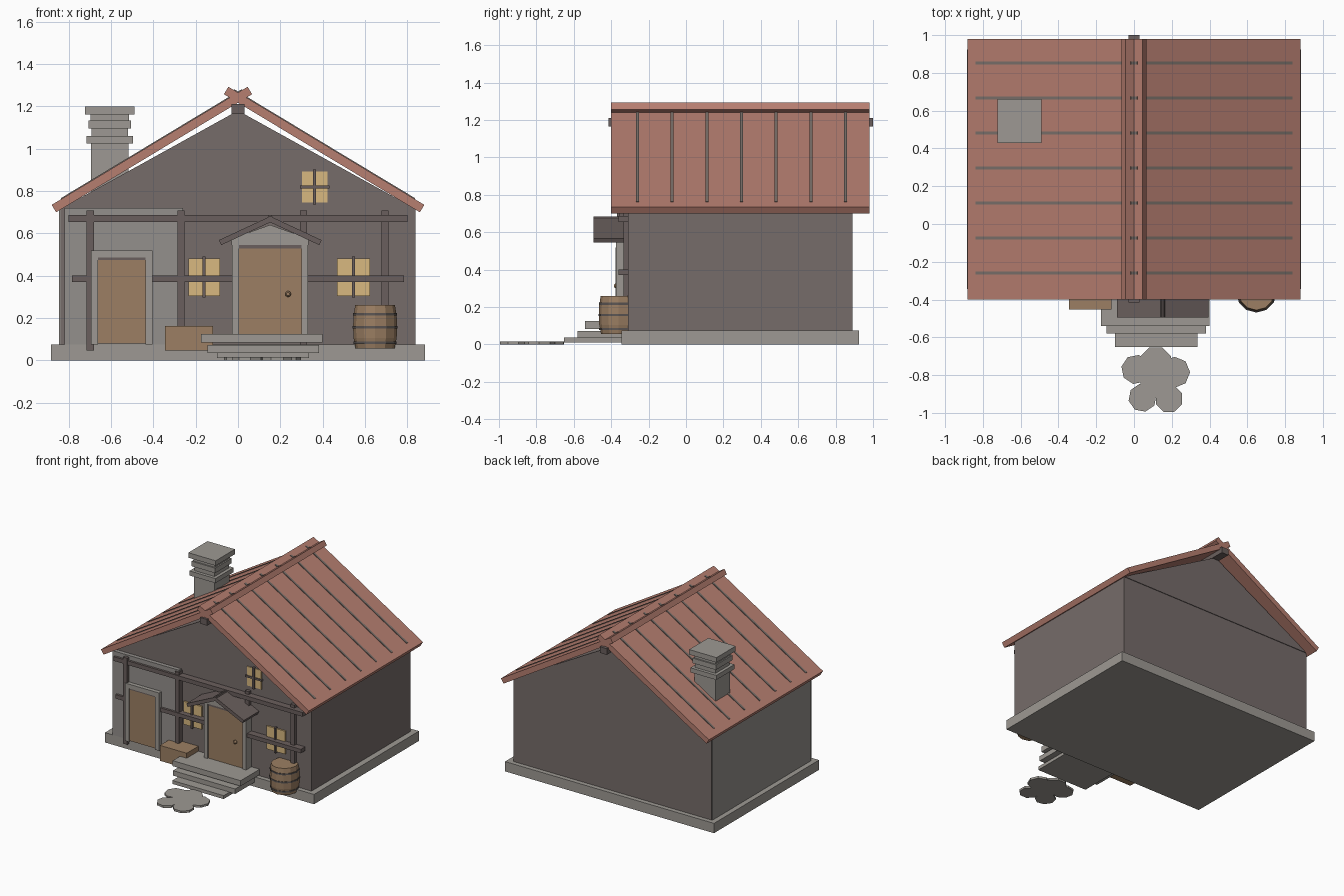
import bpy, bmesh, math
from mathutils import Matrix

if "Cube" in bpy.data.objects:
    bpy.data.objects.remove(bpy.data.objects["Cube"])


def material(name, r, g, b):
    """Flat colour given as sRGB bytes, stored linear."""
    lin = [((c / 255 + 0.055) / 1.055) ** 2.4 for c in (r, g, b)] + [1]
    m = bpy.data.materials.new(name)
    m.use_nodes = True
    m.diffuse_color = lin
    m.node_tree.nodes["Principled BSDF"].inputs["Base Color"].default_value = lin
    return m


WALL = material("brown_grey_wall", 118, 108, 106)
PLASTER = material("grey_plaster", 148, 144, 140)
STONE = material("stone", 157, 153, 147)
TIMBER = material("dark_timber", 106, 95, 93)
ROOF = material("red_roof", 182, 126, 112)
BATTEN = material("batten_grey", 122, 112, 106)
WOOD = material("brown_wood", 156, 127, 99)
GLASS = material("warm_window", 216, 184, 128)
IRON = material("dark_iron", 92, 86, 84)


def finish(name, bm, mat):
    bmesh.ops.recalc_face_normals(bm, faces=bm.faces)
    mesh = bpy.data.meshes.new(name)
    bm.to_mesh(mesh)
    bm.free()
    mesh.materials.append(mat)
    ob = bpy.data.objects.new(name, mesh)
    bpy.context.collection.objects.link(ob)
    return ob


def box(name, mat, x, y, z, tilt=0):
    """Box from three (low, high) ranges, tilted about y at its centre."""
    bm = bmesh.new()
    bmesh.ops.create_cube(bm, size=1)
    mid = [(a + b) / 2 for a, b in (x, y, z)]
    size = [b - a for a, b in (x, y, z)]
    bmesh.ops.transform(bm, verts=bm.verts, matrix=Matrix.Translation(mid)
                        @ Matrix.Rotation(tilt, 4, 'Y') @ Matrix.Diagonal(size + [1]))
    return finish(name, bm, mat)


def prism(name, mat, points, y):
    """Front outline in x, z pulled along y."""
    bm = bmesh.new()
    face = bm.faces.new([bm.verts.new((px, y[0], pz)) for px, pz in points])
    out = bmesh.ops.extrude_face_region(bm, geom=[face])
    bmesh.ops.translate(bm, vec=(0, y[1] - y[0], 0),
                        verts=[v for v in out["geom"] if isinstance(v, bmesh.types.BMVert)])
    return finish(name, bm, mat)


def lathe(name, mat, profile, centre, sides, turn=0):
    """Stack rings of (radius, z) into a closed turned solid."""
    bm = bmesh.new()
    rings = []
    for r, z in profile:
        angles = [turn + math.tau * i / sides for i in range(sides)]
        rings.append([bm.verts.new((centre[0] + r * math.cos(a), centre[1] + r * math.sin(a), z))
                      for a in angles])
    for low, high in zip(rings, rings[1:]):
        for i in range(sides):
            j = (i + 1) % sides
            bm.faces.new((low[i], low[j], high[j], high[i]))
    bm.faces.new(rings[0])
    bm.faces.new(rings[-1])
    return finish(name, bm, mat)


def slope(name, mat, start, end, y, thick, lift=0):
    """Slab whose centre line runs from start to end in x, z."""
    dx, dz = end[0] - start[0], end[1] - start[1]
    length = math.hypot(dx, dz)
    cx = (start[0] + end[0]) / 2 - lift * dz / length
    cz = (start[1] + end[1]) / 2 + lift * dx / length
    return box(name, mat, (cx - length / 2, cx + length / 2), y,
               (cz - thick / 2, cz + thick / 2), -math.atan2(dz, dx))


# Foundation, walls and gable
box("foundation", STONE, (-.885, .885), (-.345, .925), (0, .075))
box("walls", WALL, (-.84, .84), (-.31, .89), (.07, .715))
prism("gable", WALL, [(-.84, .715), (.84, .715), (0, 1.18)], (-.315, .895))
box("plaster_front", PLASTER, (-.82, -.26), (-.345, -.3), (.07, .72))
box("plaster_side", PLASTER, (-.846, -.8), (-.305, .885), (.07, .715))

# Roof slabs crossing at the ridge, with battens
for side, s in (("right", -1), ("left", 1)):
    low, high = (-.87, .717), (.056, 1.275)
    ends = [(-p[0] * s, p[1]) for p in (low, high)]
    if s == 1:
        ends.reverse()
    slope(f"roof_{side}", ROOF, *ends, (-.4, .98), .041)
    bat = [(-x * s, .717 + (x + .87) * .6026) for x in (-.825, .03)]
    if s == 1:
        bat.reverse()
    for i in range(7):
        y = -.26 + i * .1855
        slope(f"batten_{side}_{i + 1}", BATTEN, *bat, (y - .008, y + .008), .012, .019)
box("ridge_beam", TIMBER, (-.03, .03), (-.415, 1), (1.165, 1.212))

# Chimney in stepped courses
for i, (half, low, high) in enumerate([(.088, .78, 1.025), (.11, 1.025, 1.06), (.086, 1.06, 1.095),
                                       (.1, 1.095, 1.133), (.09, 1.133, 1.162), (.116, 1.162, 1.2)]):
    box(f"chimney_course_{i + 1}", STONE, (-.606 - half, -.606 + half),
        (.546 - half, .546 + half), (low, high))

# Timber frame on the front
box("top_beam", TIMBER, (-.8, .8), (-.362, -.31), (.654, .686))
box("middle_beam", TIMBER, (-.785, .785), (-.362, -.31), (.37, .4))
for i, (x, front) in enumerate([(-.698, -.368), (-.27, -.355), (.31, -.335), (.695, -.335)]):
    box(f"frame_post_{i + 1}", TIMBER, (x - .017, x + .017), (front, -.3), (.045, .708))

# Windows with crossed bars
for name, x, z, w, h in [("window_right", -.16, .392, .075, .088),
                         ("window_left", .545, .392, .078, .088),
                         ("attic_window", .362, .818, .06, .073)]:
    box(name + "_pane", GLASS, (x - w, x + w), (-.322, -.3), (z - h, z + h))
    box(name + "_upright", TIMBER, (x - .007, x + .007), (-.335, -.3), (z - h - .008, z + h + .01))
    box(name + "_bar", TIMBER, (x - w - .01, x + w + .01), (-.33, -.3), (z - .007, z + .007))

# Side door in a stone surround
box("side_door", WOOD, (-.665, -.43), (-.366, -.3), (.08, .475))
box("side_jamb_right", STONE, (-.695, -.662), (-.376, -.3), (.075, .515))
box("side_jamb_left", STONE, (-.438, -.405), (-.376, -.3), (.075, .515))
box("side_lintel", STONE, (-.695, -.405), (-.376, -.3), (.485, .518))
box("side_lintel_strip", TIMBER, (-.665, -.43), (-.37, -.3), (.474, .486))

# Main door, surround and canopy
box("main_door", WOOD, (0, .3), (-.364, -.3), (.12, .53))
box("main_door_strip", TIMBER, (0, .3), (-.367, -.3), (.528, .546))
for name, x in (("right", -.012), ("left", .315)):
    box(f"main_jamb_{name}", STONE, (x - .016, x + .016), (-.374, -.3), (.12, .56))
prism("main_lintel", STONE, [(-.03, .545), (.333, .545), (.333, .575), (.152, .64), (-.03, .575)],
      (-.374, -.3))
slope("canopy_right", TIMBER, (-.085, .556), (.165, .672), (-.495, -.31), .026)
slope("canopy_left", TIMBER, (.14, .672), (.39, .556), (-.495, -.31), .026)
knob = lathe("door_knob", WOOD, [(.008, 0), (.014, .008), (.014, .016), (.008, .024)], (0, 0), 10)
knob.rotation_euler.x = math.pi / 2
knob.location = (.237, -.36, .313)

# Steps and paving stones
box("step_top", STONE, (-.175, .4), (-.54, -.31), (.083, .125))
box("step_middle", STONE, (-.145, .382), (-.58, -.31), (.034, .072))
box("step_bottom", STONE, (-.1, .335), (-.652, -.31), (.01, .036))
for i, (x, y, r) in enumerate([(.115, -.735, .088), (.01, -.77, .078), (.215, -.785, .082),
                               (.045, -.92, .075), (.185, -.925, .075), (.11, -.845, .08)]):
    lathe(f"paving_stone_{i + 1}", STONE, [(r, 0), (r, .016)], (x, y), 8, .39 + i * .2)

# Barrel with hoops, and crate
lathe("barrel", WOOD, [(.092, .055), (.102, .105), (.104, .157), (.102, .21), (.094, .26)],
      (.648, -.362), 12)
for i, (z, r) in enumerate([(.083, .102), (.157, .107), (.218, .104)]):
    lathe(f"barrel_hoop_{i + 1}", IRON, [(r, z - .006), (r, z + .006)], (.648, -.362), 12)
box("crate", WOOD, (-.345, -.118), (-.452, -.3), (.045, .163))
